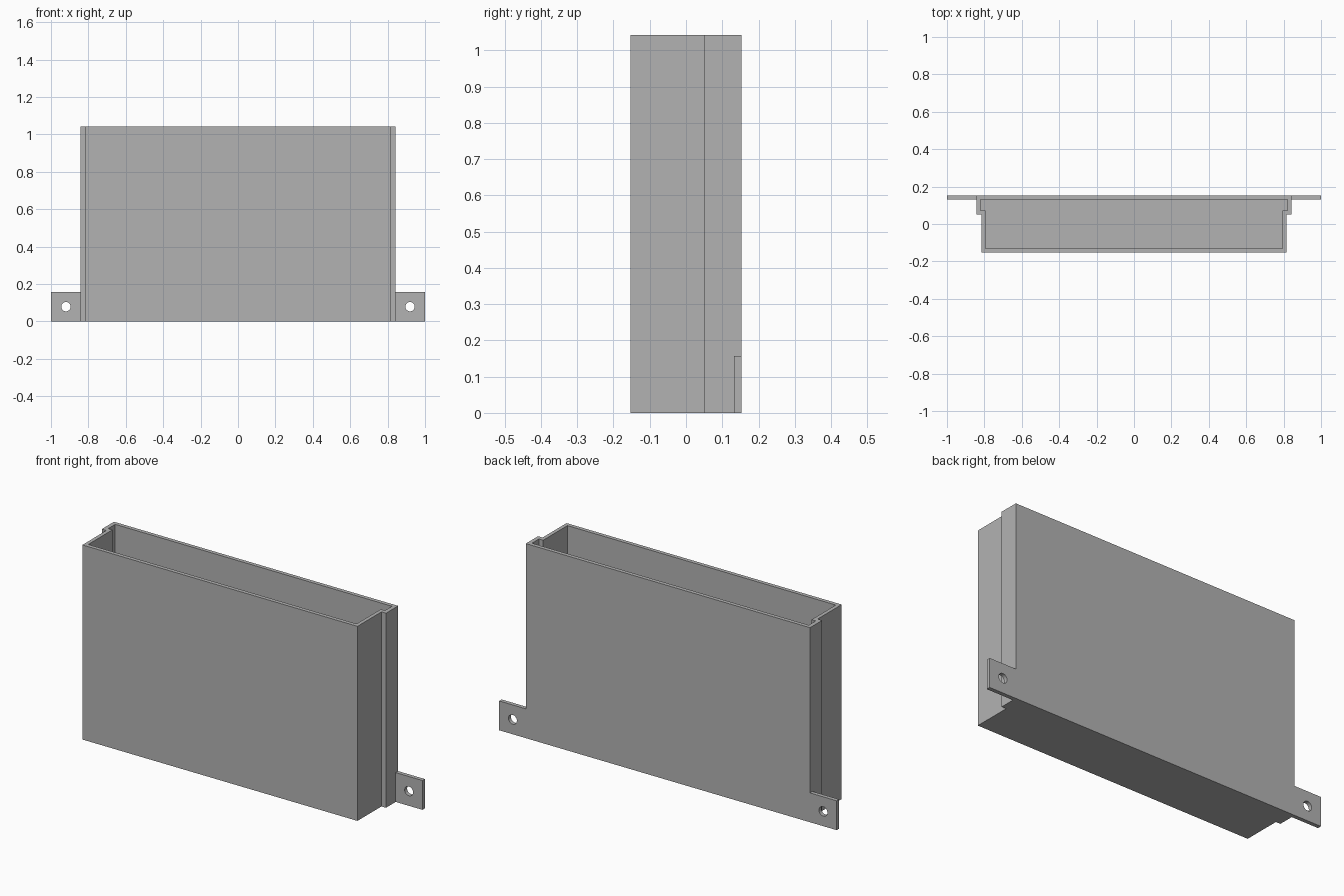
import bpy, bmesh, math

if "Cube" in bpy.data.objects:
    bpy.data.objects.remove(bpy.data.objects["Cube"])

HEIGHT, FLOOR = 1.042, 0.02
BACK, WALL = 0.153, 0.021

grey = bpy.data.materials.new("plain grey")
grey.diffuse_color = (0.45, 0.45, 0.45, 1)
grey.use_nodes = True
grey.node_tree.nodes["Principled BSDF"].inputs["Base Color"].default_value = grey.diffuse_color


def finish(bm, name):
    bmesh.ops.recalc_face_normals(bm, faces=bm.faces)
    mesh = bpy.data.meshes.new(name)
    bm.to_mesh(mesh)
    bm.free()
    mesh.materials.append(grey)
    obj = bpy.data.objects.new(name, mesh)
    bpy.context.collection.objects.link(obj)
    return obj


def stepped_profile(narrow, wide, front, step, back):
    """Symmetric outline: narrow at the front, wider behind the step."""
    half = [(narrow, front), (narrow, step), (wide, step), (wide, back)]
    return half + [(-x, y) for x, y in reversed(half)]


# Open-topped box: outer shell, rim, inner shell and floor
bm = bmesh.new()
outer = stepped_profile(0.815, 0.842, -BACK, 0.05, BACK)
inner = stepped_profile(0.795, 0.82, -BACK + WALL, 0.073, BACK - WALL)
rings = [[bm.verts.new((x, y, z)) for x, y in outline]
         for outline, z in ((outer, 0), (outer, HEIGHT), (inner, HEIGHT), (inner, FLOOR))]
for low, high in zip(rings, rings[1:]):
    for i in range(8):
        j = (i + 1) % 8
        bm.faces.new((low[i], low[j], high[j], high[i]))
bm.faces.new(rings[0])
bm.faces.new(rings[-1])
finish(bm, "box_body")


# Mounting tabs: flat plates with a round screw hole
def mounting_tab(side, name):
    bm = bmesh.new()
    plate = [(0.842, 0), (1, 0), (1, 0.157), (0.842, 0.157)]
    hole = [(0.92 + 0.025 * math.cos(a), 0.079 + 0.025 * math.sin(a))
            for a in (math.tau * i / 32 for i in range(32))]
    edges = []
    for loop in (plate, hole):
        vs = [bm.verts.new((side * x, BACK - WALL, z)) for x, z in loop]
        edges += [bm.edges.new((vs[i - 1], vs[i])) for i in range(len(vs))]
    bmesh.ops.triangle_fill(bm, edges=edges, use_beauty=True)
    ext = bmesh.ops.extrude_face_region(bm, geom=bm.faces[:], use_keep_orig=True)
    moved = [g for g in ext["geom"] if isinstance(g, bmesh.types.BMVert)]
    bmesh.ops.translate(bm, verts=moved, vec=(0, WALL, 0))
    obj = finish(bm, name)
    # Smooth the hole wall, keep the plate edges sharp
    bpy.ops.object.select_all(action='DESELECT')
    obj.select_set(True)
    bpy.context.view_layer.objects.active = obj
    bpy.ops.object.shade_smooth_by_angle(angle=math.radians(30))


mounting_tab(1, "right_mounting_tab")
mounting_tab(-1, "left_mounting_tab")
